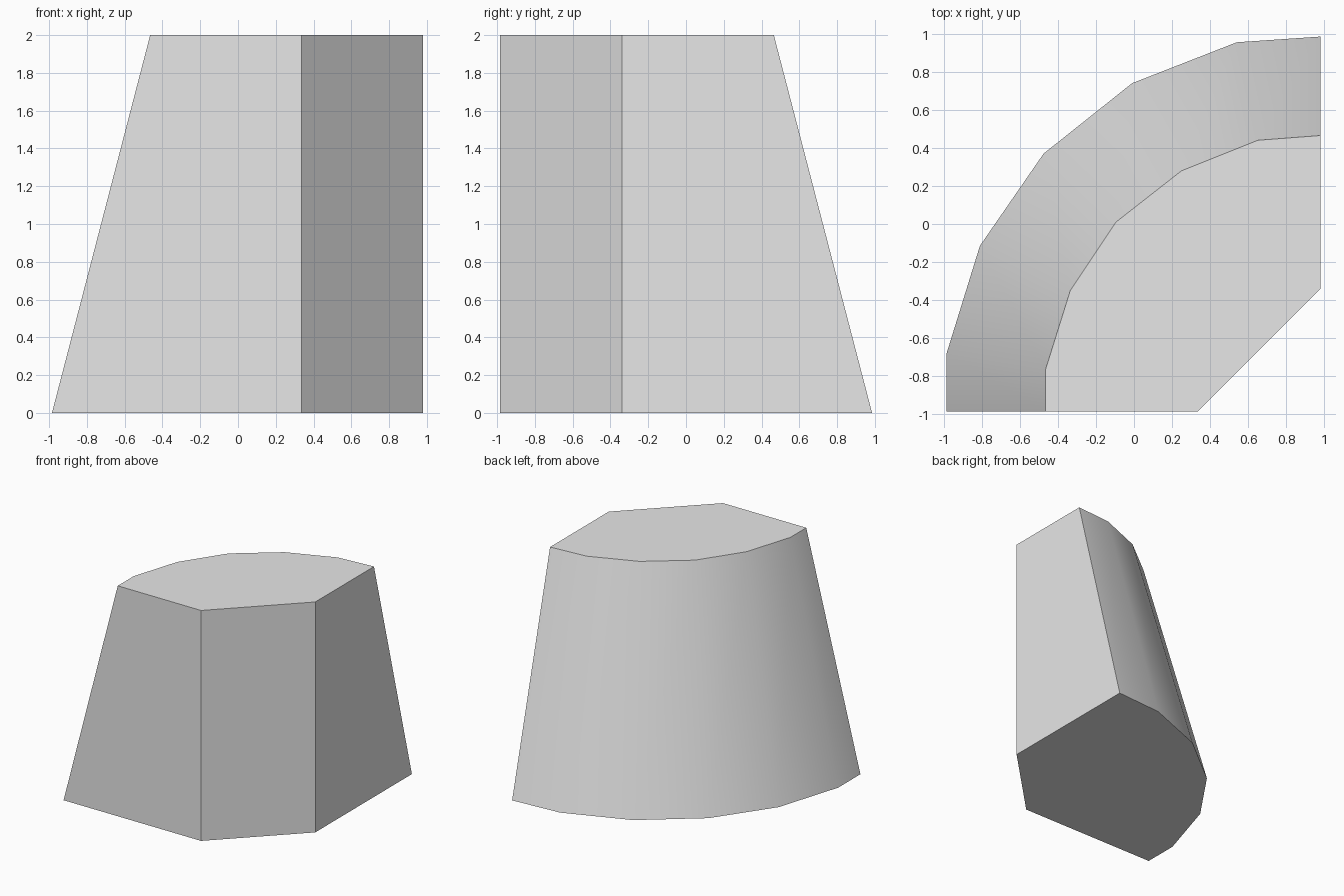
import bpy
import bmesh

cube = bpy.data.objects.get("Cube")
if cube:
    bpy.data.objects.remove(cube, do_unlink=True)

# Plain grey material
grey = bpy.data.materials.new("light_grey")
grey.use_nodes = True
colour = (0.8, 0.8, 0.8, 1)
grey.diffuse_color = colour
grey.node_tree.nodes["Principled BSDF"].inputs["Base Color"].default_value = colour

HEIGHT = 2.0
# Straight front, chamfered corner and straight left side, shared by both ends
straight = [(0.335, -0.985), (0.98, -0.34)]
# Rounded back edge, wide at the foot and drawn in at the top
foot_arc = [(0.98, 0.985), (0.54, 0.955), (-0.01, 0.74), (-0.475, 0.37),
            (-0.81, -0.115), (-0.985, -0.68), (-0.985, -0.985)]
top_arc = [(0.98, 0.465), (0.65, 0.44), (0.25, 0.28), (-0.095, 0.01),
           (-0.335, -0.35), (-0.465, -0.765), (-0.465, -0.985)]

# Tapered block: loft the foot outline to the top outline
bm = bmesh.new()
foot = [bm.verts.new((x, y, 0)) for x, y in straight + foot_arc]
top = [bm.verts.new((x, y, HEIGHT)) for x, y in straight + top_arc]
bm.faces.new(reversed(foot))
bm.faces.new(top)
for i in range(len(foot)):
    j = (i + 1) % len(foot)
    bm.faces.new((foot[i], foot[j], top[j], top[i]))
bmesh.ops.recalc_face_normals(bm, faces=bm.faces)

mesh = bpy.data.meshes.new("tapered_block")
bm.to_mesh(mesh)
bm.free()
mesh.materials.append(grey)
block = bpy.data.objects.new("tapered_block", mesh)
bpy.context.collection.objects.link(block)

# Smooth the rounded back, keep the corners crisp
bpy.ops.object.select_all(action="DESELECT")
block.select_set(True)
bpy.context.view_layer.objects.active = block
bpy.ops.object.shade_smooth_by_angle()
